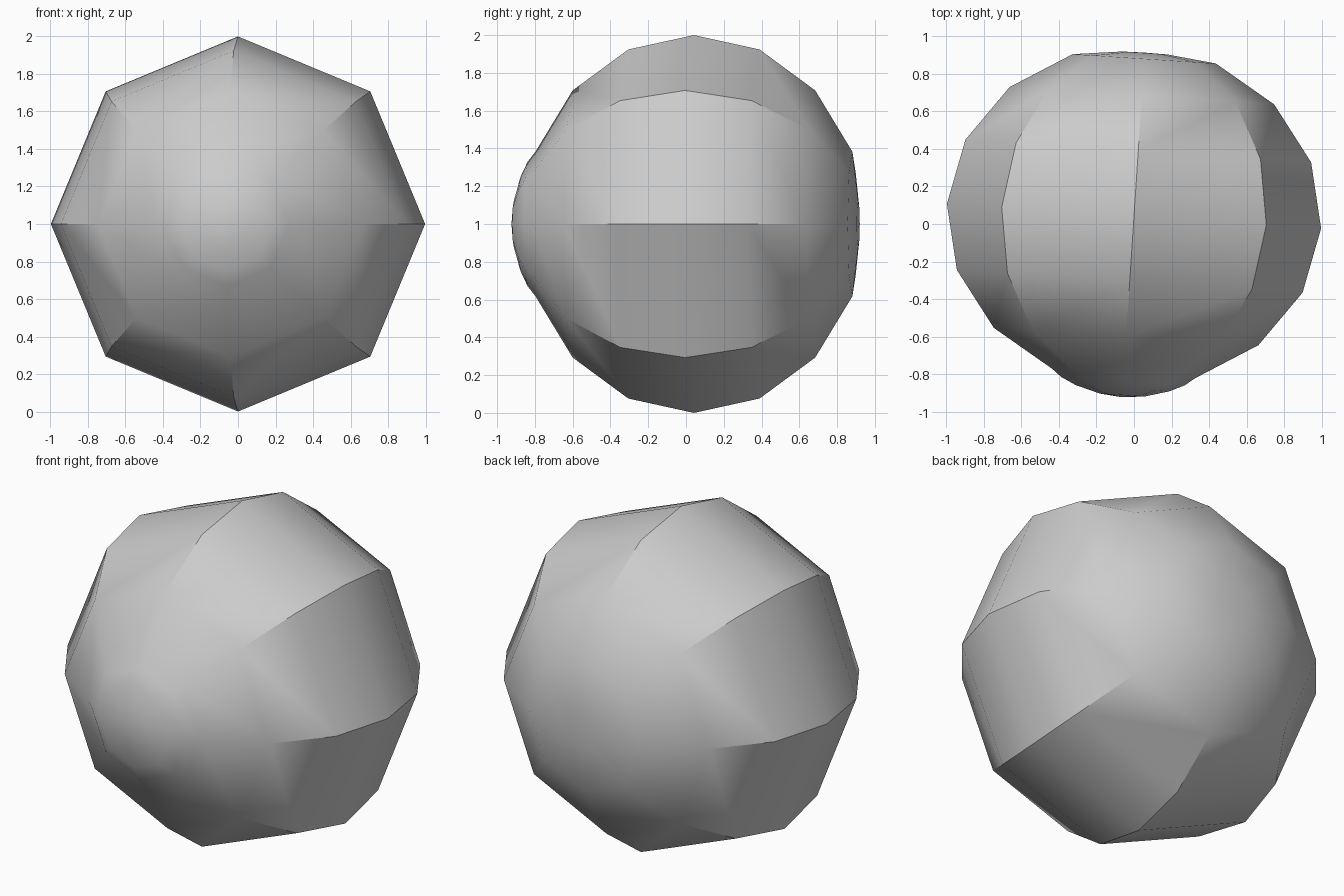
import bpy, bmesh
from math import radians, pi, sin, cos
from mathutils import Matrix, Vector

cube = bpy.data.objects.get("Cube")
if cube:
    bpy.data.objects.remove(cube, do_unlink=True)

SIDES = 8
DEPTH = 0.91                 # ball is slightly flattened front to back
TURN = radians(-3.75)        # slight sideways turn

grey = bpy.data.materials.new("plain grey")
grey.use_nodes = True
colour = (0.6, 0.6, 0.6, 1)
grey.diffuse_color = colour
grey.node_tree.nodes["Principled BSDF"].inputs["Base Color"].default_value = colour

# Profile as (radius, distance along the front-back axis)
raised_iris = [(0, -0.968), (0.12, -0.956), (0.25, -0.92), (0.33, -0.882)]
ball = [(cos(k * pi / 8), DEPTH * sin(k * pi / 8)) for k in range(-3, 4)]
back_cap = [(0.12, 0.872), (0, 0.874)]
profile = raised_iris + ball + back_cap

# Spin the profile into an eight-sided body
bm = bmesh.new()
verts = [bm.verts.new((r, y, 0)) for r, y in profile]
edges = [bm.edges.new(pair) for pair in zip(verts, verts[1:])]
bmesh.ops.spin(bm, geom=verts + edges, cent=(0, 0, 0), axis=(0, 1, 0),
               dvec=(0, 0, 0), angle=2 * pi, steps=SIDES, use_duplicate=False)
bmesh.ops.remove_doubles(bm, verts=bm.verts, dist=0.0005)
bmesh.ops.recalc_face_normals(bm, faces=bm.faces)

# Turn it and stand it on the ground
place = Matrix.Translation(Vector((0, 0.042, 1))) @ Matrix.Rotation(TURN, 4, "Z")
bmesh.ops.transform(bm, matrix=place, verts=bm.verts)

mesh = bpy.data.meshes.new("eyeball")
bm.to_mesh(mesh)
bm.free()
mesh.materials.append(grey)
eyeball = bpy.data.objects.new("eyeball", mesh)
bpy.context.collection.objects.link(eyeball)

# Smooth between rings, crisp along the long side edges
bpy.ops.object.select_all(action="DESELECT")
eyeball.select_set(True)
bpy.context.view_layer.objects.active = eyeball
bpy.ops.object.shade_smooth_by_angle(angle=radians(30))
